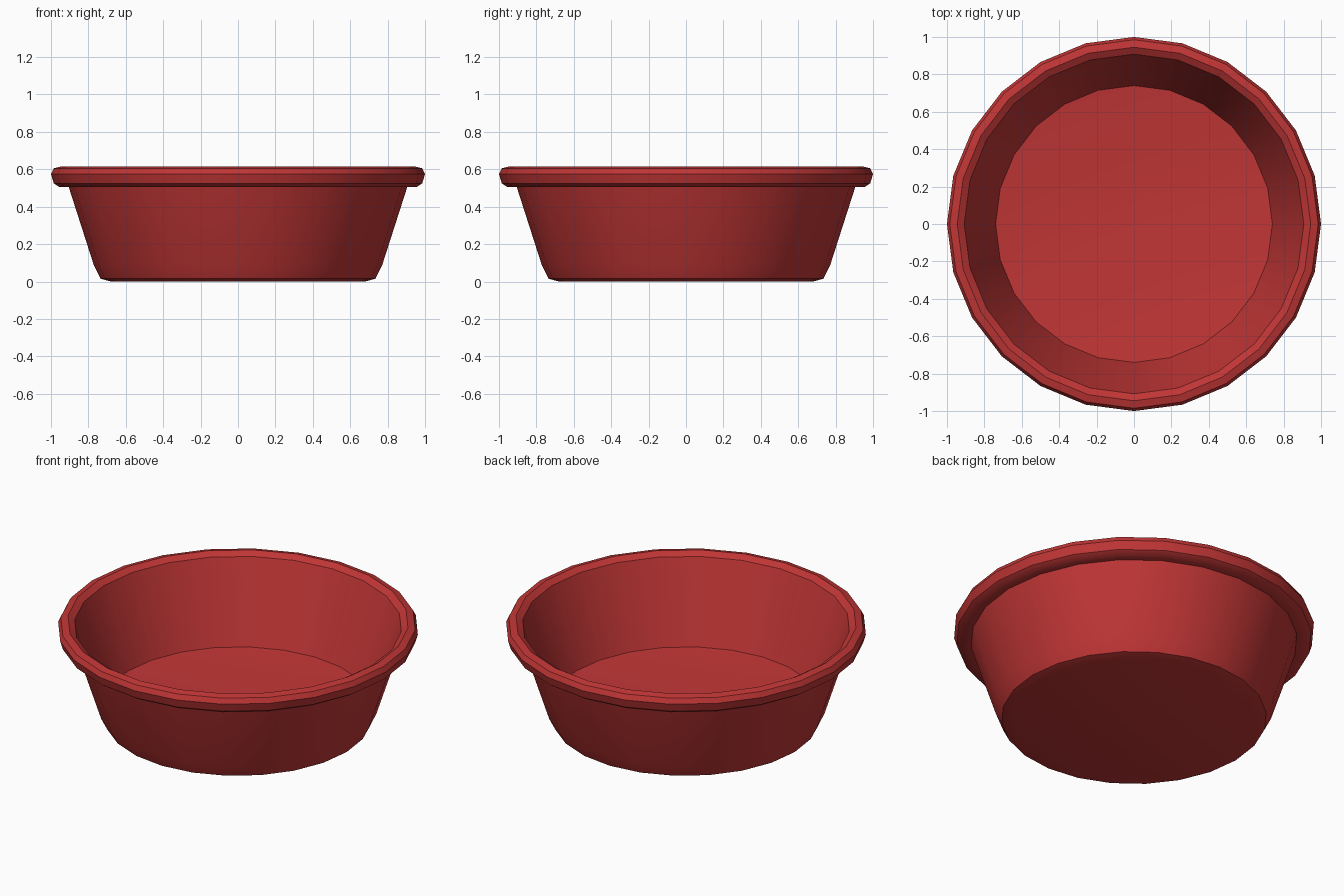
import bpy, bmesh, math

if "Cube" in bpy.data.objects:
    bpy.data.objects.remove(bpy.data.objects["Cube"])

SEGMENTS = 24

# Single plain red
red = bpy.data.materials.new("bowl red")
red.diffuse_color = (0.53, 0.036, 0.036, 1)
red.use_nodes = True
red.node_tree.nodes["Principled BSDF"].inputs["Base Color"].default_value = red.diffuse_color

# Radius / height profile: underside, outer wall, rolled rim, inner wall
profile = [
    (0.68, 0.0), (0.735, 0.015), (0.77, 0.085), (0.905, 0.505),
    (0.955, 0.505), (0.985, 0.525), (1.0, 0.575), (0.985, 0.605),
    (0.945, 0.615), (0.908, 0.592), (0.74, 0.117),
]
FLOOR_CENTRE = 0.04

# Revolve the profile into rings
bm = bmesh.new()
rings = []
for r, z in profile:
    rings.append([bm.verts.new((r * math.cos(2 * math.pi * i / SEGMENTS),
                                r * math.sin(2 * math.pi * i / SEGMENTS), z))
                  for i in range(SEGMENTS)])
for a, b in zip(rings, rings[1:]):
    for i in range(SEGMENTS):
        j = (i + 1) % SEGMENTS
        bm.faces.new((a[i], a[j], b[j], b[i]))

# Flat underside and gently dished inner floor
bm.faces.new(rings[0][::-1])
centre = bm.verts.new((0, 0, FLOOR_CENTRE))
for i in range(SEGMENTS):
    bm.faces.new((rings[-1][i], rings[-1][(i + 1) % SEGMENTS], centre))
bm.normal_update()

mesh = bpy.data.meshes.new("bowl")
bm.to_mesh(mesh)
bm.free()
mesh.materials.append(red)
bowl = bpy.data.objects.new("bowl", mesh)
bpy.context.collection.objects.link(bowl)

# Smooth shading with crisp rim and base edges
bpy.context.view_layer.objects.active = bowl
bowl.select_set(True)
bpy.ops.object.shade_smooth_by_angle(angle=math.radians(35))
